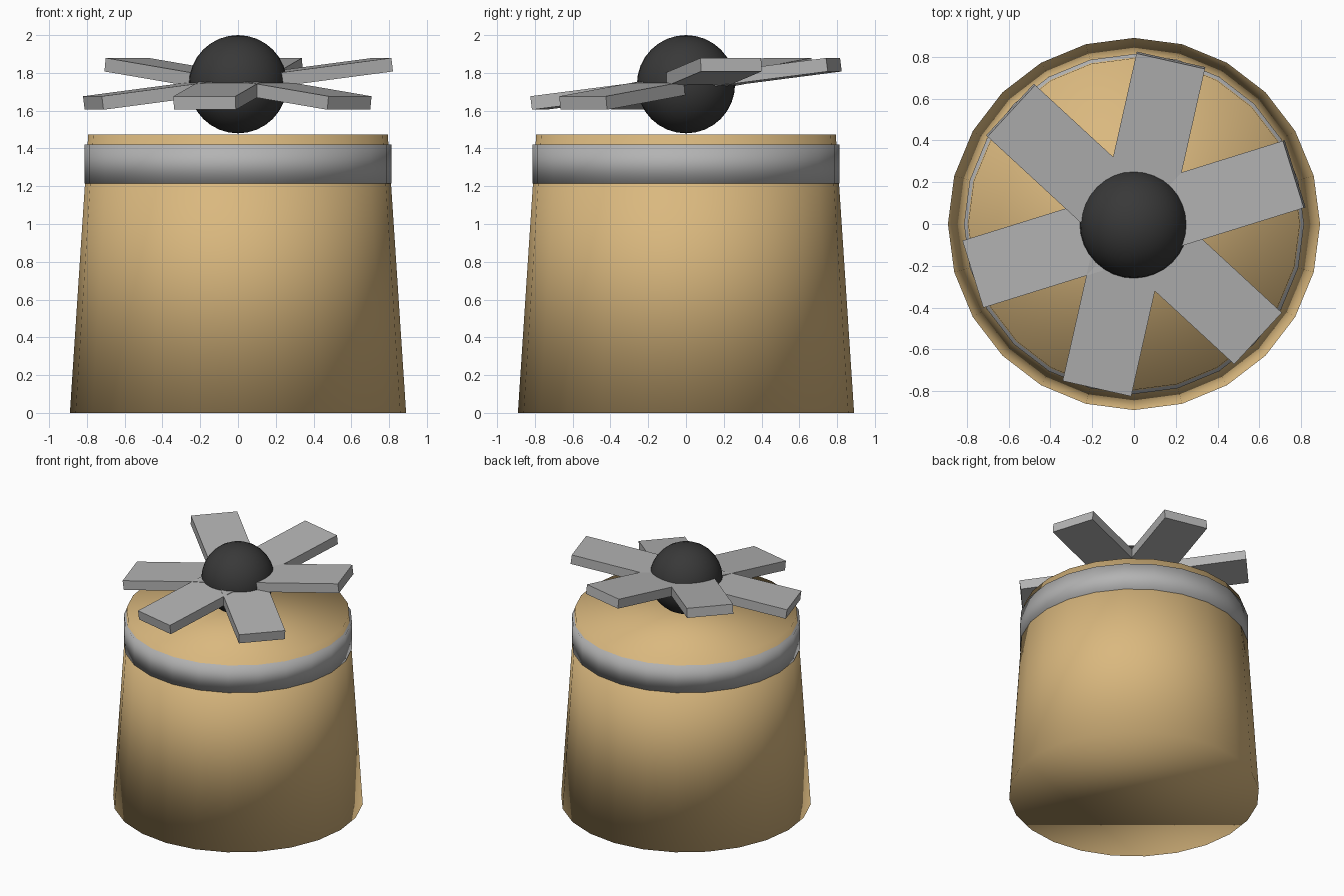
import bpy
from math import radians
from mathutils import Matrix

if "Cube" in bpy.data.objects:
    bpy.data.objects.remove(bpy.data.objects["Cube"], do_unlink=True)


def material(name, rgb):
    mat = bpy.data.materials.new(name)
    mat.use_nodes = True
    mat.diffuse_color = (*rgb, 1)
    mat.node_tree.nodes["Principled BSDF"].inputs["Base Color"].default_value = (*rgb, 1)
    return mat


tan = material("cork tan", (0.70, 0.48, 0.21))
grey = material("metal grey", (0.45, 0.45, 0.45))
black = material("knob black", (0.04, 0.04, 0.04))


def finish(name, mat, smooth=True):
    obj = bpy.context.object
    obj.name = name
    obj.data.materials.append(mat)
    if smooth:
        bpy.ops.object.shade_smooth()
    return obj


# Tapered body, smooth over its caps
bpy.ops.mesh.primitive_cone_add(vertices=24, radius1=0.89, radius2=0.793,
                                depth=1.475, location=(0, 0, 0.7375))
finish("body", tan)

# Metal band near the top
bpy.ops.mesh.primitive_cylinder_add(vertices=24, radius=0.813, depth=0.207,
                                    location=(0, 0, 1.318))
finish("band", grey)

# Round knob
bpy.ops.mesh.primitive_uv_sphere_add(segments=32, ring_count=16, radius=0.26,
                                     location=(0, 0, 1.74))
finish("knob", black)

# Three crossed bars, each tilted up along its length
for i in range(3):
    bpy.ops.mesh.primitive_cube_add(size=1)
    bar = finish(f"blade_bar_{i + 1}", grey, smooth=False)
    bar.matrix_world = (Matrix.Translation((0, 0, 1.742))
                        @ Matrix.Rotation(radians(17.3 + 60 * i), 4, 'Z')
                        @ Matrix.Rotation(radians(-7.2), 4, 'Y')
                        @ Matrix.Diagonal((1.618, 0.336, 0.072, 1)))
